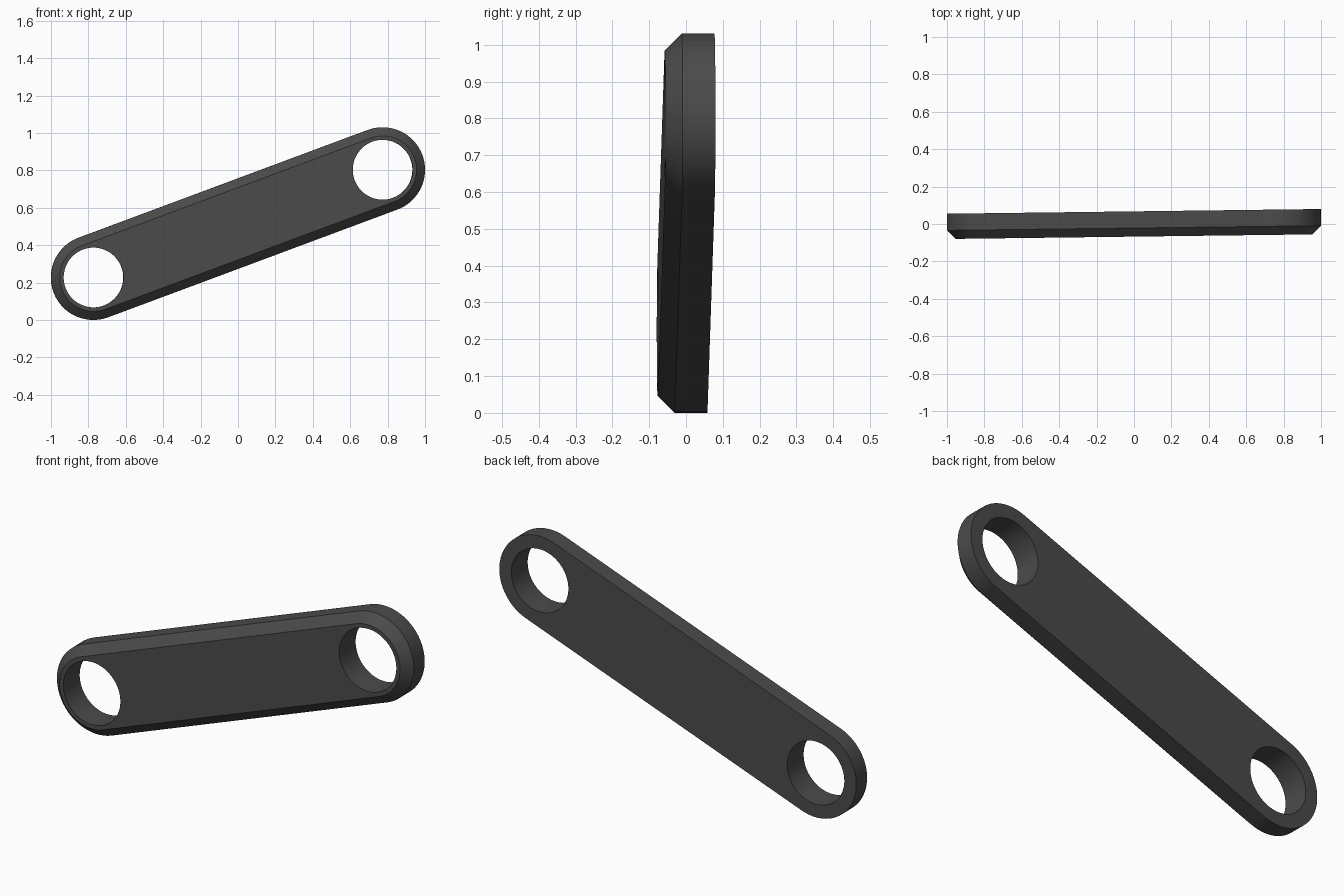
import bpy, bmesh
from math import pi, sin, cos, atan2, hypot, radians
from mathutils import Matrix

if "Cube" in bpy.data.objects:
    bpy.data.objects.remove(bpy.data.objects["Cube"])

R, HOLE, CHAMFER = 0.227, 0.16, 0.046
DX, DZ = 0.773, 0.288            # half spacing of the two hole centres
HALF_LEN = hypot(DX, DZ)
HALF_T = 0.0675
SEG = 32                         # segments per end half-circle


def capsule(bm, r, y):
    """Closed slot-shaped ring of vertices in the XZ plane."""
    ring = []
    for side in (1, -1):
        for i in range(SEG + 1):
            a = -pi / 2 + pi * i / SEG
            ring.append(bm.verts.new((side * (HALF_LEN + r * cos(a)), y, side * r * sin(a))))
    return ring


def circle(bm, cx, y):
    return [bm.verts.new((cx + HOLE * cos(a), y, HOLE * sin(a)))
            for a in (2 * pi * i / (2 * SEG) for i in range(2 * SEG))]


def bridge(bm, a, b):
    n = len(a)
    for i in range(n):
        j = (i + 1) % n
        bm.faces.new((a[i], a[j], b[j], b[i]))


def fill(bm, rings):
    """Flat face with holes."""
    edges = [bm.edges.get((r[i - 1], r[i])) for r in rings for i in range(len(r))]
    bmesh.ops.triangle_fill(bm, edges=edges, use_beauty=True)


bm = bmesh.new()
# Outer wall with a chamfer on the front edge
back = capsule(bm, R, HALF_T)
mid = capsule(bm, R, -HALF_T + CHAMFER)
front = capsule(bm, R - CHAMFER, -HALF_T)
bridge(bm, back, mid)
bridge(bm, mid, front)

# Hole walls
holes_front, holes_back = [], []
for s in (-1, 1):
    f, b = circle(bm, s * HALF_LEN, -HALF_T), circle(bm, s * HALF_LEN, HALF_T)
    bridge(bm, f, b)
    holes_front.append(f)
    holes_back.append(b)

# Front and back faces
fill(bm, [front] + holes_front)
fill(bm, [back] + holes_back)
bmesh.ops.recalc_face_normals(bm, faces=bm.faces)

# Tilt upward to the right, with a very slight yaw, and stand on the ground
bm.transform(Matrix.Translation((0, 0, DZ + R))
             @ Matrix.Rotation(radians(0.72), 4, 'Z')
             @ Matrix.Rotation(-atan2(DZ, DX), 4, 'Y'))

mesh = bpy.data.meshes.new("link_arm")
bm.to_mesh(mesh)
bm.free()
arm = bpy.data.objects.new("link_arm", mesh)
bpy.context.collection.objects.link(arm)

# Dark grey finish
mat = bpy.data.materials.new("dark_grey")
mat.diffuse_color = (0.07, 0.07, 0.07, 1)
mat.use_nodes = True
mat.node_tree.nodes["Principled BSDF"].inputs["Base Color"].default_value = mat.diffuse_color
mesh.materials.append(mat)

bpy.context.view_layer.objects.active = arm
arm.select_set(True)
bpy.ops.object.shade_smooth_by_angle(angle=radians(30))
